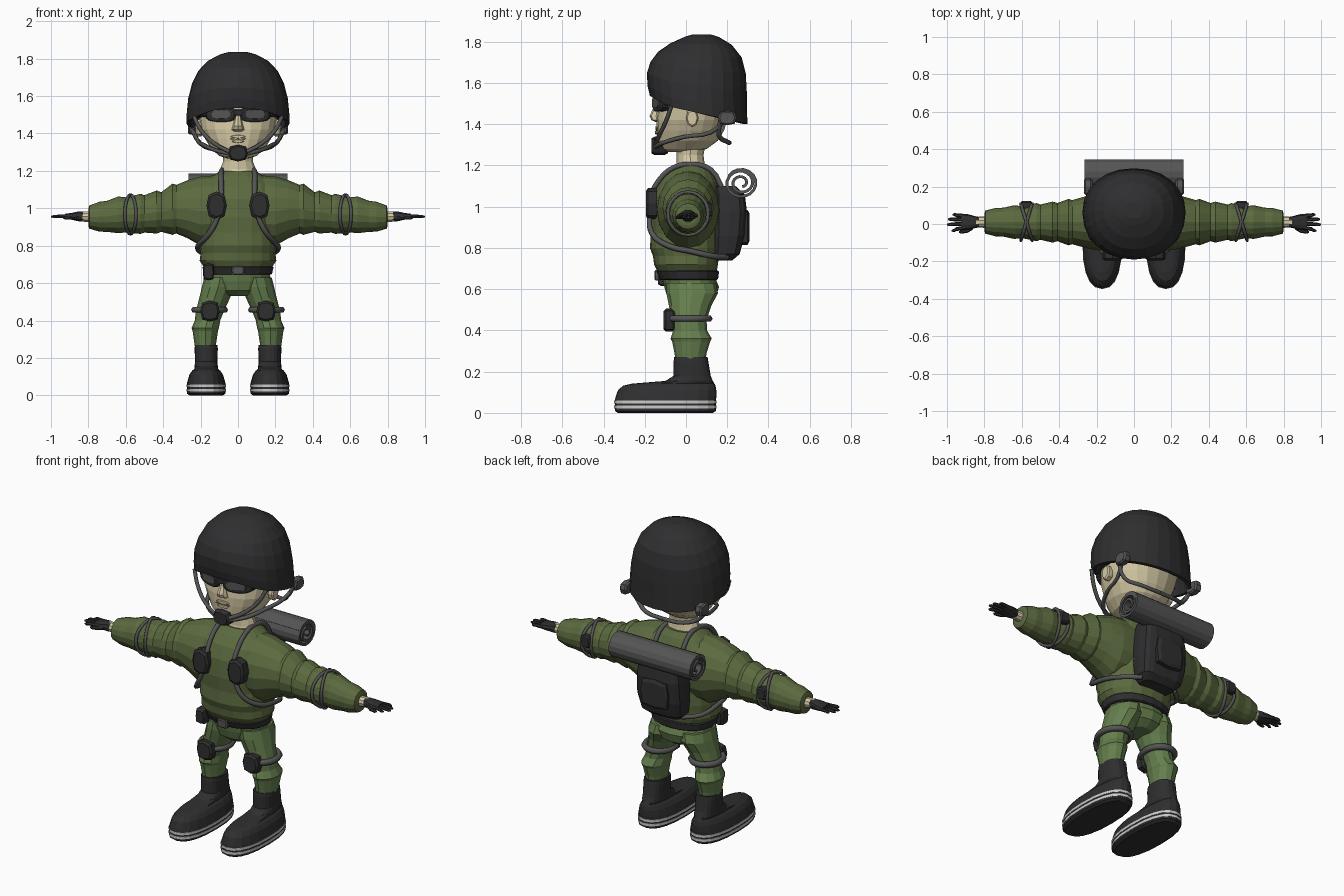
import bpy, bmesh, math
from math import cos, sin, pi

def mat(name, c):
    m = bpy.data.materials.new(name)
    m.diffuse_color = (*c, 1)
    return m

JACKET = mat("jacket_green", (0.105, 0.145, 0.05))
TROUSER = mat("trouser_green", (0.13, 0.21, 0.075))
DARK = mat("dark", (0.028, 0.028, 0.03))
GREY = mat("strap_grey", (0.09, 0.09, 0.09))
SKIN = mat("skin", (0.66, 0.58, 0.37))
LIP = mat("lip", (0.3, 0.24, 0.14))
WHITE = mat("sole_stripe", (0.6, 0.6, 0.6))

def finish(name, bm, m, mirror):
    bmesh.ops.recalc_face_normals(bm, faces=bm.faces)
    me = bpy.data.meshes.new(name)
    bm.to_mesh(me)
    bm.free()
    me.materials.append(m)
    ob = bpy.data.objects.new(name, me)
    bpy.context.collection.objects.link(ob)
    if mirror:
        ob.modifiers.new("mirror", 'MIRROR').use_mirror_merge = False
    return ob

def loft(name, rings, m, axis='z', n=12, e=2.0, mirror=False, fn=None, caps=(True, True)):
    """Skin superellipse rings (t, u, v, ru, rv) along an axis."""
    bm = bmesh.new()
    loops = []
    for t, u, v, ru, rv in rings:
        loop = []
        for i in range(n):
            a = 2 * pi * i / n
            c, s = cos(a), sin(a)
            p = u + ru * math.copysign(abs(c) ** (2 / e), c)
            q = v + rv * math.copysign(abs(s) ** (2 / e), s)
            co = {'z': (p, q, t), 'x': (t, p, q), 'y': (p, t, q)}[axis]
            loop.append(bm.verts.new(fn(*co) if fn else co))
        loops.append(loop)
    for a, b in zip(loops, loops[1:]):
        for i in range(n):
            j = (i + 1) % n
            bm.faces.new((a[i], a[j], b[j], b[i]))
    for loop, cap in zip((loops[0], loops[-1]), caps):
        if cap:
            bm.faces.new(loop)
    return finish(name, bm, m, mirror)

def span(rows, cx=0):
    """Rows (z, rx, y_front, y_back) to loft rings."""
    return [(z, cx, (a + b) / 2, rx, (b - a) / 2) for z, rx, a, b in rows]

def tube(name, pts, r, m, mirror=False, cyclic=False):
    cu = bpy.data.curves.new(name, 'CURVE')
    cu.dimensions = '3D'
    cu.bevel_depth, cu.bevel_resolution, cu.resolution_u = r, 1, 3
    cu.use_fill_caps = True
    for s in ((1, -1) if mirror else (1,)):
        sp = cu.splines.new('BEZIER')
        sp.bezier_points.add(len(pts) - 1)
        sp.use_cyclic_u = cyclic
        for bp, (x, y, z) in zip(sp.bezier_points, pts):
            bp.co = (s * x, y, z)
            bp.handle_left_type = bp.handle_right_type = 'AUTO'
    cu.materials.append(m)
    ob = bpy.data.objects.new(name, cu)
    bpy.context.collection.objects.link(ob)
    return ob

def box(name, c, h, m, axis='y', mirror=False, e=5):
    """Soft-edged block: centre c, half sizes h, chamfered along axis."""
    k = 'xyz'.index(axis)
    u, v = [i for i in range(3) if i != k]
    rings = [(c[k] + f * h[k], c[u], c[v], h[u] * g, h[v] * g)
             for f, g in ((-1, .8), (-.6, 1), (.6, 1), (1, .8))]
    return loft(name, rings, m, axis, 8, e, mirror)

# Torso and neck
loft("jacket_body", span([(.65, .165, -.115, .135), (.69, .185, -.14, .15), (.72, .205, -.155, .155),
     (.76, .2, -.16, .16), (.8, .205, -.175, .165), (.87, .2, -.17, .165), (.95, .21, -.175, .17),
     (1.05, .22, -.165, .17), (1.12, .2, -.135, .155), (1.17, .14, -.09, .13), (1.2, .095, -.055, .105)]),
     JACKET, n=20, e=2.3)
loft("neck", span([(1.16, .11, -.06, .1), (1.21, .095, -.045, .09), (1.25, .08, -.045, .085),
     (1.34, .085, -.05, .1)]), SKIN)

# Sleeves with wrinkle folds
loft("sleeve", [(.06, .01, .99, .155, .19), (.2, .01, .985, .15, .185), (.27, .01, .995, .135, .155),
     (.33, .01, .995, .118, .13), (.35, .01, .995, .124, .137), (.41, .01, .98, .102, .106),
     (.435, .01, .98, .11, .115), (.5, .01, .97, .094, .1), (.52, .01, .97, .102, .107),
     (.6, .01, .965, .085, .094), (.64, .01, .965, .09, .098), (.7, .01, .957, .077, .083),
     (.74, .01, .955, .076, .08), (.795, .01, .953, .062, .062), (.8, .01, .953, .045, .045)],
     JACKET, 'x', 16, mirror=True)
loft("wrist", [(.77, .01, .953, .032, .032), (.845, .01, .957, .028, .028)], SKIN, 'x', 10, mirror=True)
for k in (1, -1):
    tube("arm_band", [(.575 + k * .03 * cos(a), .01 + .098 * cos(a), .967 + .104 * sin(a))
         for a in [i * pi / 4 for i in range(8)]], .009, GREY, True, True)
box("arm_pouch", (.575, .1, .985), (.03, .024, .035), DARK, mirror=True)

# Gloved hands
loft("glove_palm", [(.83, .01, .957, .028, .026), (.85, .01, .957, .032, .028), (.885, .01, .957, .042, .02),
     (.925, .012, .957, .042, .014)], DARK, 'x', 10, 2.5, mirror=True)
for y0, y1, x1 in ((-.02, -.035, .975), (.002, -.003, 1.0), (.023, .025, .995), (.043, .05, .97)):
    loft("glove_finger", [(.905, y0, .957, .011, .011), (.95, (y0 + y1) / 2, .958, .0105, .01),
         (x1 - .012, y1, .956, .009, .009), (x1, y1, .955, .004, .004)], DARK, 'x', 6, mirror=True)
loft("glove_thumb", [(.86, -.015, .953, .014, .013), (.89, -.036, .95, .011, .011),
     (.925, -.043, .948, .009, .009), (.935, -.043, .948, .004, .004)], DARK, 'x', 6, mirror=True)

# Trousers
loft("trouser_hips", span([(.53, .07, -.05, .1), (.56, .14, -.09, .145), (.61, .175, -.105, .16),
     (.66, .17, -.115, .14), (.68, .165, -.11, .13)]), TROUSER, n=16)
loft("trouser_leg", [(.63, .095, .025, .085, .12), (.58, .105, .03, .088, .125), (.52, .125, .02, .082, .103),
     (.45, .15, .015, .075, .085), (.4, .163, .02, .068, .082), (.36, .175, .025, .073, .1),
     (.345, .175, .025, .068, .092), (.29, .175, .022, .06, .078), (.25, .175, .022, .054, .072)],
     TROUSER, n=12, mirror=True)

# Knee pads
box("knee_pad", (.15, -.08, .45), (.052, .028, .056), DARK, mirror=True, e=3)
tube("knee_strap", [(.152 + .082 * cos(a), .017 + .095 * sin(a), .457) for a in
     [i * pi / 4 for i in range(8)]], .017, GREY, True, True)

# Boots
loft("boot", span([(0, .09, -.33, .13), (.01, .104, -.345, .145), (.06, .104, -.345, .145),
     (.075, .1, -.342, .147), (.11, .09, -.33, .147), (.132, .075, -.305, .143), (.142, .062, -.26, .138),
     (.155, .062, -.1, .13), (.18, .06, -.06, .12), (.25, .062, -.06, .108), (.27, .06, -.057, .105)], .17),
     DARK, n=20, e=2.4, mirror=True)
for z in (.028, .052):
    loft("sole_stripe", span([(z - .007, .106, -.348, .148), (z + .007, .106, -.348, .148)], .17),
         WHITE, n=20, e=2.4, mirror=True)

# Belt and pouches
loft("belt", span([(.645, .176, -.122, .15), (.65, .182, -.13, .156), (.685, .19, -.145, .16),
     (.69, .186, -.14, .155)]), DARK, n=20, e=2.2)
box("belt_buckle", (0, -.14, .667), (.035, .012, .025), GREY)
box("belt_pouch", (-.158, -.1, .66), (.03, .035, .045), DARK)

# Harness with chest pouches
tube("shoulder_strap", [(.09, .18, 1.08), (.09, .12, 1.18), (.085, .03, 1.205), (.09, -.06, 1.19),
     (.09, -.13, 1.13), (.09, -.17, 1.05), (.11, -.178, .95), (.15, -.165, .87), (.205, -.085, .81),
     (.215, .02, .785), (.185, .13, .76), (.11, .2, .755)], .014, GREY, True)
loft("chest_pouch", [(-.195, .115, 1.015, .042, .06), (-.185, .115, 1.015, .054, .075),
     (-.14, .115, 1.015, .054, .075)], DARK, 'y', 8, 2.6, mirror=True)

# Backpack
loft("backpack", span([(.74, .1, .14, .225), (.77, .13, .13, .26), (.86, .145, .13, .285),
     (.98, .142, .13, .295), (1.06, .13, .13, .285), (1.1, .11, .13, .24)]), DARK, n=16, e=4)
box("backpack_pocket", (0, .285, .9), (.09, .022, .085), DARK)

# Rolled sleeping mat
bm = bmesh.new()
prev = None
for i in range(43):
    a = -i * 2 * pi / 16 + 2.6
    r = .069 - .05 * max(0, i - 14) / 28
    y, z = .268 + r * 1.03 * cos(a), 1.115 + r * .95 * sin(a)
    cur = [bm.verts.new((s * .265, y, z)) for s in (1, -1)]
    if prev:
        bm.faces.new((prev[0], cur[0], cur[1], prev[1]))
    prev = cur
roll = finish("bed_roll", bm, GREY, False)
sol = roll.modifiers.new("thick", 'SOLIDIFY')
sol.thickness, sol.offset = .014, 0

# Head and face
loft("head", span([(1.265, .05, -.1, .04), (1.28, .1, -.12, .1), (1.32, .145, -.138, .155),
     (1.37, .175, -.142, .185), (1.42, .198, -.143, .2), (1.5, .212, -.132, .22), (1.56, .21, -.135, .22),
     (1.65, .18, -.11, .2)]), SKIN, n=20, e=2.2)
loft("nose", [(1.41, 0, -.135, .022, .012), (1.42, 0, -.142, .034, .026), (1.44, 0, -.145, .028, .032),
     (1.48, 0, -.138, .018, .02), (1.52, 0, -.13, .016, .012)], SKIN, n=8)
box("upper_lip", (0, -.141, 1.383), (.042, .008, .009), SKIN, e=2)
box("mouth", (0, -.141, 1.371), (.045, .006, .003), LIP, e=3)
box("lower_lip", (0, -.141, 1.359), (.034, .009, .009), SKIN, e=2)
box("ear", (.208, .03, 1.43), (.018, .03, .045), SKIN, 'x', True, 2)

# Goggles wrapped round the face
wrap = lambda x, y, z: (x, y + 1.6 * x * x, z)
loft("goggle_frame", [(-.12, .09, 1.503, .085, .042), (-.158, .09, 1.503, .08, .042),
     (-.163, .09, 1.503, .07, .034)], DARK, 'y', 16, 2.8, True, wrap)
loft("goggle_lens", [(-.15, .09, 1.503, .055, .026), (-.168, .09, 1.503, .052, .024)],
     GREY, 'y', 16, 3.2, True, wrap)
box("goggle_bridge", (0, -.148, 1.512), (.03, .012, .016), DARK)
tube("goggle_band", [(.16, -.1, 1.505), (.205, -.03, 1.5), (.22, .06, 1.49)], .016, DARK, True)

# Helmet: height follows a rim that drops toward the back
def rim(x, y, t):
    base = 1.545 - .55 * (y + .19) if y < -.08 else 1.485 - .22 * (y + .08)
    return x, y, base + t * (1.835 - base)
helmet = loft("helmet", span([(0, .276, -.175, .298), (.14, .274, -.186, .296), (.35, .266, -.19, .295),
     (.56, .246, -.172, .29), (.74, .212, -.135, .27), (.88, .16, -.075, .222), (.97, .095, -.005, .16),
     (1, .05, .03, .12)]), DARK, n=24, e=2.15, fn=rim, caps=(False, True))
sol = helmet.modifiers.new("thick", 'SOLIDIFY')
sol.thickness, sol.offset = .02, -1

# Chin strap set
box("chin_cup", (0, -.128, 1.295), (.055, .04, .045), DARK, e=2.6)
tube("front_chin_strap", [(.235, -.07, 1.49), (.2, -.095, 1.42), (.125, -.13, 1.345), (.04, -.15, 1.3)],
     .011, GREY, True)
tube("side_chin_strap", [(.245, .2, 1.43), (.215, .12, 1.36), (.185, 0, 1.34), (.12, -.11, 1.31),
     (.04, -.15, 1.29)], .011, GREY, True)
tube("nape_strap", [(.25, .17, 1.43), (.2, .16, 1.345), (.12, .2, 1.315), (0, .21, 1.31)], .012, GREY, True)
box("strap_clip", (.245, .2, 1.43), (.022, .045, .035), GREY, 'x', True, 3)
